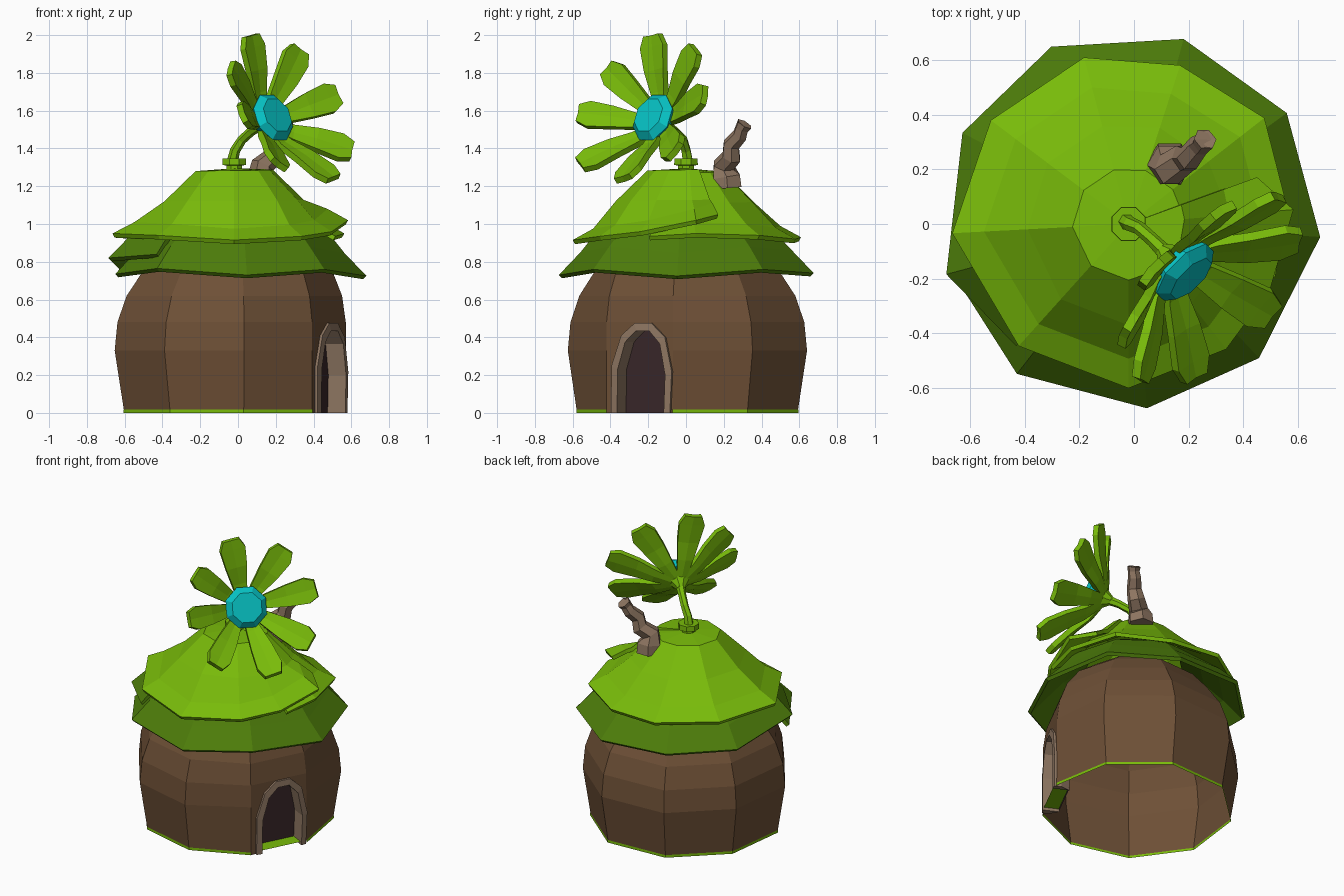
import bpy
from math import sin, cos, radians, pi
from mathutils import Vector, Matrix

if "Cube" in bpy.data.objects:
    bpy.data.objects.remove(bpy.data.objects["Cube"])


def material(name, r, g, b):
    m = bpy.data.materials.new(name)
    m.diffuse_color = (r, g, b, 1)
    m.use_nodes = True
    m.node_tree.nodes["Principled BSDF"].inputs["Base Color"].default_value = m.diffuse_color
    return m


LEAF = material("leaf_green", .19, .50, .003)
DARK = material("dark_green", .075, .205, .003)
BROWN = material("brown", .155, .08, .037)
TAN = material("tan", .27, .18, .12)
TEAL = material("teal", .002, .55, .56)
DOOR = material("door_dark", .04, .02, .022)


def mesh(name, verts, faces, mat, solid=0, offset=-1):
    me = bpy.data.meshes.new(name)
    me.from_pydata([tuple(v) for v in verts], [], faces)
    me.materials.append(mat)
    ob = bpy.data.objects.new(name, me)
    bpy.context.collection.objects.link(ob)
    if solid:
        mod = ob.modifiers.new("thickness", "SOLIDIFY")
        mod.thickness, mod.offset = solid, offset
    return ob


def loft(name, rings, mat, closed=True, caps=(False, False), skip=(), **kw):
    """Skin a list of equal-length rings with quads."""
    n = len(rings[0])
    verts = [v for r in rings for v in r]
    faces = []
    for k in range(len(rings) - 1):
        for i in range(n if closed else n - 1):
            if (k, i) not in skip:
                j = (i + 1) % n
                faces.append((k*n + i, k*n + j, k*n + n + j, k*n + n + i))
    if caps[0]:
        faces.append(tuple(range(n))[::-1])
    if caps[1]:
        faces.append(tuple(range((len(rings) - 1) * n, len(rings) * n)))
    return mesh(name, verts, faces, mat, **kw)


def polar(deg, r, z, cx=0):
    return Vector((cx + r * cos(radians(deg)), r * sin(radians(deg)), z))


def circle(n, r, z):
    return [polar(360 * (i + .5) / n, r, z) for i in range(n)]


def tube(name, path, n, mat, caps=(True, True)):
    """Bent tube through (x, y, z, radius) points."""
    pts = [Vector(p[:3]) for p in path]
    rings = []
    for i, p in enumerate(pts):
        d = (pts[min(i + 1, len(pts) - 1)] - pts[max(i - 1, 0)]).normalized()
        a = Vector((0, 1, 0)).cross(d).normalized()
        b = d.cross(a)
        rings.append([p + path[i][3] * (a * cos(2*pi*k/n) + b * sin(2*pi*k/n))
                      for k in range(n)])
    return loft(name, rings, mat, caps=caps)


# Nine-sided hut wall, flattened on the doorway side
ANG = [-87 + 40 * i for i in range(9)]
SCALE = [.935, 1, 1, .965, 1, 1, 1, 1, .965]


def wall_ring(z, r, r_door):
    return [polar(a, r_door if i in (1, 2) else r * SCALE[i], z)
            for i, a in enumerate(ANG)]


wall = [(.015, .62, .575), (.33, .67, .575), (.48, .655, .575), (.62, .605, .555),
        (.76, .51, .5), (.88, .41, .41), (.97, .28, .28)]
loft("hut_wall", [wall_ring(*w) for w in wall], BROWN, caps=(False, True),
     skip={(0, 1), (1, 1)})
loft("grass_edge", [wall_ring(0, .622, .577), wall_ring(.018, .622, .577)], LEAF,
     skip={(0, 1)})

# Doorway: surround, arch frame, recessed door and threshold
DN, DT = polar(-27, 1, 0), polar(63, 1, 0)


def at_door(s, z, n):
    return DN * n + DT * (s + .022) + Vector((0, 0, z))


arch = [(-.185, 0), (-.182, .25), (-.125, .41), (-.045, .475), (.055, .475),
        (.135, .4), (.175, .22), (.165, 0)]
inner = [(s * .79, z * .915) for s, z in arch]
box = [(-.2187, 0), (-.2187, .25), (-.2187, .48), (-.045, .48), (.055, .48),
       (.1747, .48), (.1747, .22), (.1747, 0)]
loft("door_surround", [[at_door(s, z, .5403) for s, z in arch],
                       [at_door(s, z, .5403) for s, z in box]], BROWN, closed=False)
loft("door_frame", [[at_door(*o, .51), at_door(*o, .555), at_door(*i, .56),
                     at_door(*i, .45)] for o, i in zip(arch, inner)],
     TAN, caps=(True, True))
mesh("door_panel", [at_door(s * 1.03, z * 1.01, .455) for s, z in inner],
     [tuple(range(8))], DOOR)
mesh("threshold", [at_door(s, .02, n) for s, n in
                   ((-.15, .45), (-.15, .55), (.135, .55), (.135, .45))],
     [(0, 1, 2, 3)], LEAF)


# Leaf roof layers, each wrapping round and overlapping itself at a seam
def leaf_layer(name, rim, inner_rings, mid, mat, cx=0, cap=False):
    n = len(rim)
    lift = [.018 * (i / (n - 1) - .5) for i in range(n)]
    rings = [[polar(a, r, z, cx) for a, r, z in rim],
             [polar(a, r * mid[0], z + mid[1], cx) for a, r, z in rim]]
    for r, z in inner_rings:
        rings.append([polar(rim[i][0], r, z + lift[i], cx) for i in range(n)])
    if cap:
        rings.append([Vector((cx, 0, inner_rings[-1][1] + .015))] * n)
    return loft(name, rings, mat, closed=False, solid=.025)


lower = [(197, .68, .735), (232, .695, .765), (274, .675, .73), (313, .67, .76),
         (356, .682, .725), (396, .69, .76), (435, .70, .74), (475, .715, .76),
         (512, .71, .76), (555, .71, .82), (586, .62, .84)]
leaf_layer("lower_roof", lower, [(.46, .98), (.32, 1.06)], (.83, .12), DARK)
upper = [(-20, .57, .935), (5, .585, .95), (38, .63, .94), (72, .61, .92),
         (105, .63, .93), (143, .63, .94), (183, .645, .95), (228, .6, .94),
         (270, .6, .915), (308, .58, .935), (335, .57, .96), (365, .605, 1.02),
         (380, .5, 1.05)]
leaf_layer("upper_roof", upper, [(.37, 1.12), (.205, 1.28)], (.82, .06), LEAF,
           cx=-.02, cap=True)

# Chimney, kinked and open at the top
tube("chimney", [(.13, .22, 1.19, .085), (.13, .215, 1.25, .082), (.13, .2, 1.31, .062),
                 (.185, .24, 1.355, .055), (.2, .24, 1.42, .048),
                 (.235, .285, 1.47, .042), (.25, .295, 1.505, .038),
                 (.26, .31, 1.53, .044), (.258, .307, 1.525, .03),
                 (.25, .295, 1.49, .024)], 6, TAN)

# Flower stem with collar
collar = loft("stem_collar", [circle(8, .045, 1.28), circle(8, .045, 1.31),
                              circle(8, .068, 1.312), circle(8, .066, 1.347)],
              LEAF, caps=(True, True))
collar.location.x = -.02
tube("stem", [(-.03, .01, 1.33, .03), (-.015, 0, 1.39, .027), (.02, -.015, 1.445, .025),
              (.07, -.06, 1.49, .025), (.12, -.11, 1.525, .03)], 6, LEAF)

# Flower head, built facing local z and then tilted out over the door
T = Vector((.7071, .7071, 0))
U = Vector((-.265, .265, .927))
N = T.cross(U)
HEAD = Matrix.Translation((.18, -.17, 1.56)) @ Matrix((T, U, N)).transposed().to_4x4()
eye = loft("flower_center", [circle(8, .06, -.04), circle(8, .12, -.03),
                             circle(8, .138, .01), circle(8, .1, .045)],
           TEAL, caps=(True, True))
calyx = loft("flower_calyx", [circle(8, .025, -.12), circle(8, .06, -.07),
                              circle(8, .1, -.035)], LEAF, caps=(True, True))
eye.matrix_world = calyx.matrix_world = HEAD
stations = [(.05, -.05, .03), (.16, -.015, .05), (.27, .03, .07),
            (.39, .065, .083), (.45, .08, .055)]
# Each petal: direction, length scale, extra forward cupping at the tip
petals = [(12, .99, .02), (54, .98, .01), (101, .985, .015), (144, .9, .04),
          (186, .88, .09), (234, .94, .11), (285, .98, .12), (327, 1, .06)]
for k, (deg, size, cup) in enumerate(petals):
    rows = []
    for r, h, w in stations:
        h += cup * max(0, (r - .1) / .35)
        rows.append([Vector((r, -w, h)), Vector((r, 0, h - .006)), Vector((r, w, h))])
    petal = loft(f"petal_{k + 1}", rows, LEAF, closed=False, solid=.035, offset=0)
    petal.matrix_world = (HEAD @ Matrix.Rotation(radians(deg), 4, 'Z')
                          @ Matrix.Diagonal((size, size, 1, 1)))
